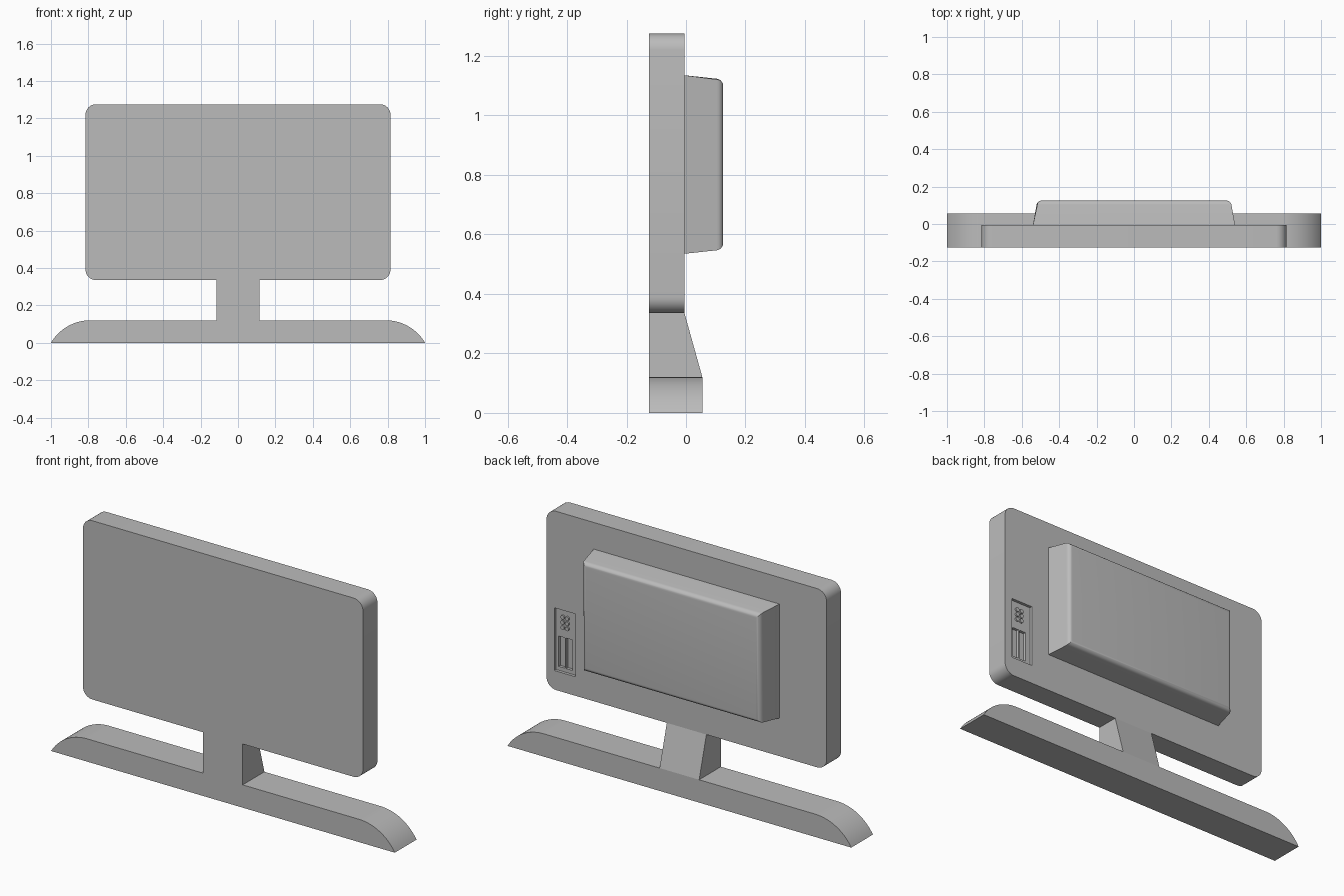
import bpy
import bmesh
from math import sin, cos, pi, asin
from mathutils import Vector

old = bpy.data.objects.get("Cube")
if old:
    bpy.data.objects.remove(old, do_unlink=True)

grey = bpy.data.materials.new("plain_grey")
grey.use_nodes = True
colour = (0.5, 0.5, 0.5, 1)
grey.diffuse_color = colour
grey.node_tree.nodes["Principled BSDF"].inputs["Base Color"].default_value = colour

FRONT, BACK, HEEL = -0.125, -0.005, 0.055   # depths of front, screen back, base back


def finish(bm, name):
    bmesh.ops.recalc_face_normals(bm, faces=bm.faces)
    mesh = bpy.data.meshes.new(name)
    bm.to_mesh(mesh)
    bm.free()
    mesh.materials.append(grey)
    obj = bpy.data.objects.new(name, mesh)
    bpy.context.collection.objects.link(obj)
    return obj


def prism(name, points, direction):
    """Extrude a closed outline along a direction."""
    bm = bmesh.new()
    face = bm.faces.new([bm.verts.new(p) for p in points])
    out = bmesh.ops.extrude_face_region(bm, geom=[face])
    verts = [g for g in out["geom"] if isinstance(g, bmesh.types.BMVert)]
    bmesh.ops.translate(bm, verts=verts, vec=Vector(direction))
    return finish(bm, name)


def box(name, x, y, z):
    outline = [(x[0], y[0], z[0]), (x[1], y[0], z[0]), (x[1], y[0], z[1]), (x[0], y[0], z[1])]
    return prism(name, outline, (0, y[1] - y[0], 0))


def cylinder(name, x, z, radius, y):
    ring = [(x + radius * cos(i * pi / 8), y[0], z + radius * sin(i * pi / 8)) for i in range(16)]
    return prism(name, ring, (0, y[1] - y[0], 0))


def select(obj):
    bpy.ops.object.select_all(action="DESELECT")
    obj.select_set(True)
    bpy.context.view_layer.objects.active = obj


def smooth(obj):
    select(obj)
    bpy.ops.object.shade_smooth_by_angle(angle=pi / 6)


def cut(obj, cutter):
    mod = obj.modifiers.new("cut", "BOOLEAN")
    mod.operation, mod.solver, mod.object = "DIFFERENCE", "EXACT", cutter
    cutter.hide_render = True
    select(obj)
    bpy.ops.object.modifier_apply(modifier=mod.name)
    bpy.data.objects.remove(cutter, do_unlink=True)


# Base: flat bar whose ends curve down to the floor
half_flat, height = 0.79, 0.12
run = 1 - half_flat
radius = (run ** 2 + height ** 2) / (2 * height)
sweep = asin(run / radius)
arc = [(half_flat + radius * sin(sweep * i / 16), height - radius + radius * cos(sweep * i / 16))
       for i in range(17)]
outline = arc + [(-x, z) for x, z in reversed(arc)]
base = prism("base", [(x, FRONT, z) for x, z in outline], (0, HEEL - FRONT, 0))
smooth(base)

# Neck: wedge that leans forward at the back
side = [(FRONT, 0.12), (HEEL, 0.12), (BACK, 0.335), (FRONT, 0.335)]
prism("neck", [(-0.115, y, z) for y, z in side], (0.23, 0, 0))

# Screen: slab with rounded corners
corner = 0.055
centres = [(0.76, 1.22), (-0.76, 1.22), (-0.76, 0.39), (0.76, 0.39)]
outline = []
for quarter, (cx, cz) in enumerate(centres):
    for i in range(9):
        a = (quarter + i / 8) * pi / 2
        outline.append((cx + corner * cos(a), FRONT, cz + corner * sin(a)))
screen = prism("screen", outline, (0, BACK - FRONT, 0))

# Port recess with two tall sockets cut deeper
floor = BACK - 0.015
cut(screen, box("port_recess", (0.645, 0.77), (floor, 0.05), (0.435, 0.765)))
for x in (0.674, 0.718):
    cut(screen, box("socket_hole", (x, x + 0.037), (floor - 0.015, 0.05), (0.455, 0.615)))
smooth(screen)

# Small round jacks above the sockets
for col in range(2):
    for row in range(3):
        jack = cylinder("jack", 0.702 + 0.026 * col, 0.668 + 0.027 * row, 0.011, (floor, floor + 0.008))
        smooth(jack)

# Rear housing: tapered box with a rounded rim
bm = bmesh.new()
bmesh.ops.create_cube(bm, size=1)
for v in bm.verts:
    rear = v.co.y > 0
    half_x, half_z = (0.517, 0.286) if rear else (0.54, 0.3)
    v.co = Vector((half_x * (1 if v.co.x > 0 else -1), 0.125 if rear else BACK,
                   0.835 + half_z * (1 if v.co.z > 0 else -1)))
rim = [e for e in bm.edges if all(v.co.y > 0.1 for v in e.verts)]
bmesh.ops.bevel(bm, geom=rim, offset=0.022, segments=6, profile=0.5, affect="EDGES")
smooth(finish(bm, "rear_housing"))
